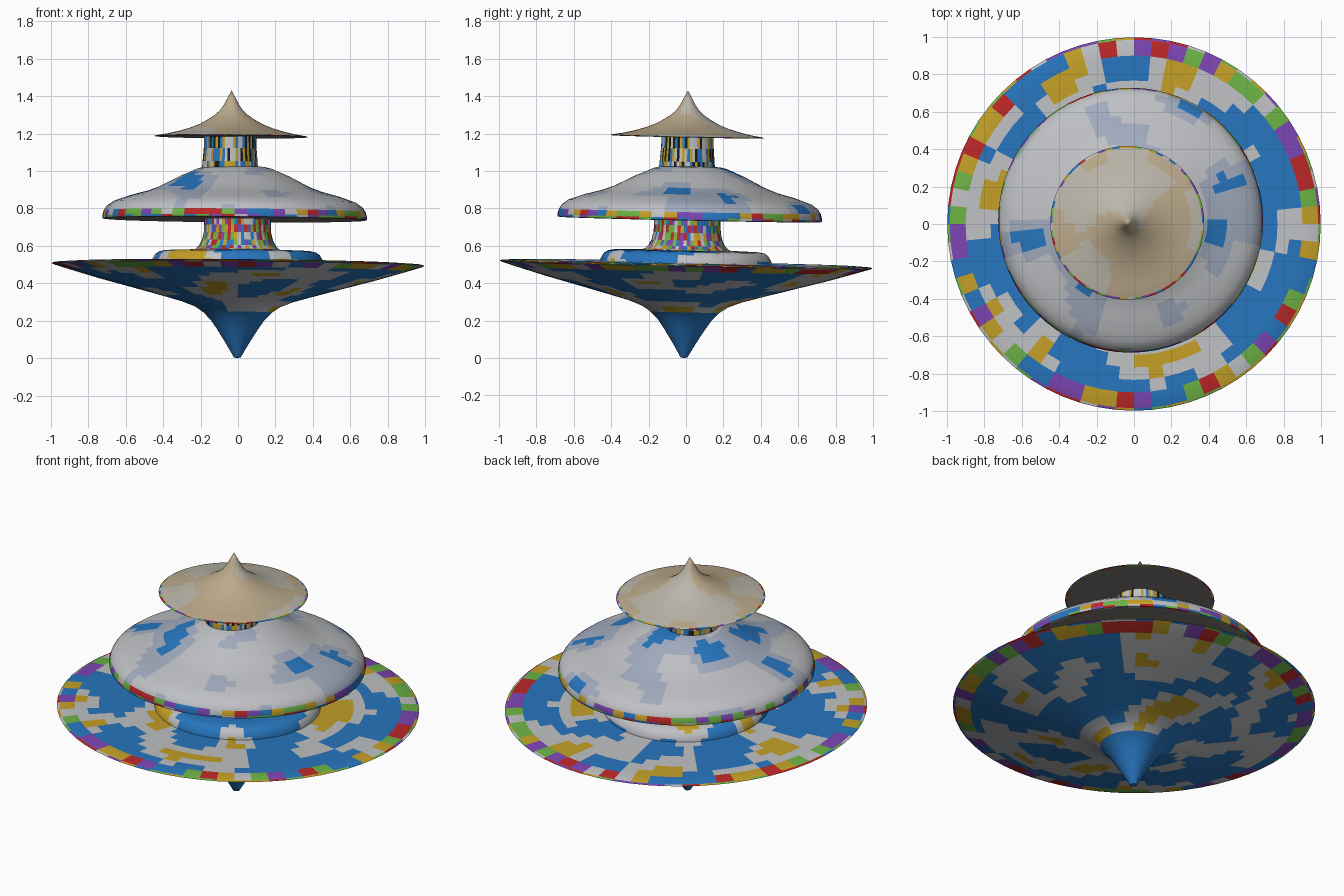
import bpy, bmesh, math, random
from mathutils import Vector, Matrix, noise

if "Cube" in bpy.data.objects:
    bpy.data.objects.remove(bpy.data.objects["Cube"])

random.seed(4)
SEG = 64
TILT = Vector((0, 0, 1)).rotation_difference(Vector((0.008, 0.0215, 1)).normalized()).to_matrix().to_4x4()


def mat(name, rgb):
    m = bpy.data.materials.new(name)
    m.diffuse_color = (*rgb, 1)
    m.use_nodes = True
    m.node_tree.nodes["Principled BSDF"].inputs["Base Color"].default_value = m.diffuse_color
    return m


BLUE = mat("blue", (0.02, 0.18, 0.52))
WHITE = mat("cloud_white", (0.52, 0.53, 0.55))
HAZE = mat("haze", (0.36, 0.41, 0.52))
GOLD = mat("gold", (0.55, 0.35, 0.02))
RED = mat("red", (0.5, 0.02, 0.02))
GREEN = mat("green", (0.15, 0.45, 0.06))
PURPLE = mat("purple", (0.2, 0.06, 0.45))
TAN = mat("tan", (0.5, 0.4, 0.26))
SAND = mat("sand", (0.5, 0.47, 0.4))
GREY = mat("underside_grey", (0.2, 0.19, 0.17))
BLACK = mat("black", (0.01, 0.01, 0.01))
CONFETTI = [RED, GREEN, PURPLE, GOLD, WHITE, BLUE]


def lathe(name, profile, centre, mats, pick):
    """Spin (radius, z) points, tilt about the centre, paint faces with pick(radius, z, noise)."""
    pts = []
    for a, b in zip(profile, profile[1:]):
        n = max(1, round(math.dist(a, b) / 0.06))
        pts += [(a[0] + (b[0] - a[0]) * i / n, a[1] + (b[1] - a[1]) * i / n) for i in range(n)]
    pts.append(profile[-1])
    cx, cy, cz = centre
    bm = bmesh.new()
    rings = []
    for r, z in pts:
        if r < 1e-4:
            rings.append([bm.verts.new((0, 0, z - cz))] * SEG)
        else:
            rings.append([bm.verts.new((r * math.cos(2 * math.pi * k / SEG),
                                        r * math.sin(2 * math.pi * k / SEG), z - cz)) for k in range(SEG)])
    for lo, hi in zip(rings, rings[1:]):
        for k in range(SEG):
            j = (k + 1) % SEG
            quad = list(dict.fromkeys((lo[k], lo[j], hi[j], hi[k])))
            f = bm.faces.new(quad)
            c = f.calc_center_median()
            f.material_index = mats.index(pick(math.hypot(c.x, c.y), c.z + cz, noise.noise(c * 4 + Vector((0, 0, cz)))))
    bmesh.ops.recalc_face_normals(bm, faces=bm.faces)
    bm.transform(Matrix.Translation(centre) @ TILT)
    me = bpy.data.meshes.new(name)
    bm.to_mesh(me)
    bm.free()
    for m in mats:
        me.materials.append(m)
    ob = bpy.data.objects.new(name, me)
    bpy.context.collection.objects.link(ob)
    bpy.context.view_layer.objects.active = ob
    bpy.ops.object.select_all(action='DESELECT')
    ob.select_set(True)
    bpy.ops.object.shade_smooth_by_angle(angle=math.radians(35))
    return ob


def sky(r, z, n):
    if r > 0.93:
        return random.choice(CONFETTI)
    if r < 0.2:
        return BLUE
    if n > 0.42:
        return GOLD
    return WHITE if n > 0.03 else BLUE


def cloud(r, z, n):
    if z < 0.745 and r < 0.69:
        return GREY
    if z < 0.79:
        return random.choice(CONFETTI)
    return WHITE if n > -0.1 else (HAZE if n > -0.4 else BLUE)


def sandy(r, z, n):
    if z < 1.1825:
        return GREY
    if r > 0.385:
        return random.choice(CONFETTI)
    return TAN if n > -0.05 else SAND


# wide spinning base with pointed foot
lathe("spinning_base", [(0, 0), (0.018, 0.003), (0.06, 0.075), (0.11, 0.155), (0.145, 0.205), (0.185, 0.245),
                        (0.23, 0.275), (0.30, 0.302), (0.40, 0.33), (0.54, 0.368), (0.75, 0.424),
                        (0.90, 0.468), (0.985, 0.494), (0.998, 0.50), (0.985, 0.505), (0.90, 0.51),
                        (0.70, 0.51), (0.45, 0.51), (0, 0.51)],
      (0, 0, 0.5), [BLUE, WHITE, GOLD, RED, GREEN, PURPLE], sky)

# raised hub on the base
lathe("base_hub", [(0.458, 0.505), (0.456, 0.525), (0.44, 0.553), (0.42, 0.567), (0.39, 0.573),
                   (0.30, 0.576), (0, 0.578)],
      (-0.003, 0, 0.53), [BLUE, WHITE, GOLD], sky)

# flared lower neck
lathe("lower_neck", [(0.25, 0.573), (0.225, 0.582), (0.205, 0.60), (0.19, 0.63), (0.18, 0.67),
                     (0.178, 0.71), (0.178, 0.76)],
      (-0.003, 0.006, 0.66), CONFETTI, lambda r, z, n: random.choice(CONFETTI))

# middle cap
lathe("middle_cap", [(0.16, 0.742), (0.695, 0.74), (0.706, 0.742), (0.708, 0.755), (0.70, 0.785), (0.685, 0.808),
                     (0.65, 0.834), (0.56, 0.866), (0.47, 0.89), (0.41, 0.912), (0.35, 0.942),
                     (0.29, 0.973), (0.24, 0.994), (0.20, 1.012), (0.16, 1.022), (0, 1.03)],
      (-0.018, 0.02, 0.745), [WHITE, HAZE, GREY] + [m for m in CONFETTI if m != WHITE], cloud)

# patterned upper neck
lathe("upper_neck", [(0.15, 1.01), (0.147, 1.05), (0.141, 1.12), (0.139, 1.19)],
      (-0.042, 0.007, 1.1), [BLUE, GOLD, WHITE, BLACK],
      lambda r, z, n: random.choice([BLUE, GOLD, WHITE, BLACK]))

# pointed top hat
lathe("top_hat", [(0, 1.182), (0.40, 1.182), (0.411, 1.184), (0.40, 1.188), (0.34, 1.198), (0.28, 1.212), (0.22, 1.23),
                  (0.17, 1.25), (0.12, 1.278), (0.085, 1.302), (0.06, 1.326), (0.04, 1.355),
                  (0.022, 1.39), (0, 1.43)],
      (-0.036, 0.006, 1.182), [TAN, SAND, GREY] + CONFETTI, sandy)
